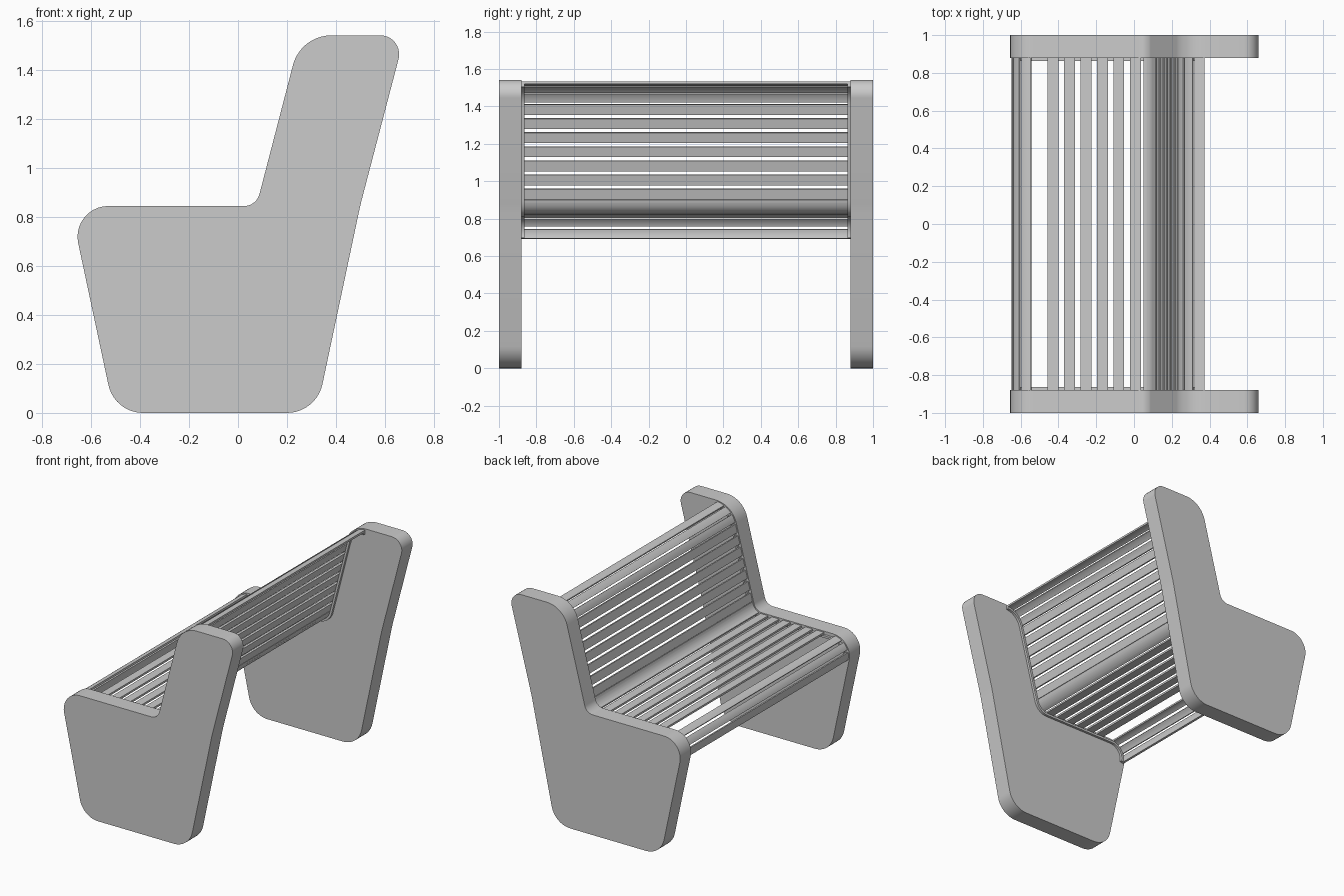
import bpy, bmesh, math
from mathutils import Vector

if "Cube" in bpy.data.objects:
    bpy.data.objects.remove(bpy.data.objects["Cube"])


def rounded(corners, closed=True, steps=10):
    """Polyline from (x, z, tangent length) corners, each replaced by an arc."""
    out, n = [], len(corners)
    for i, (x, z, t) in enumerate(corners):
        p = Vector((x, z))
        if t == 0 or (not closed and i in (0, n - 1)):
            out.append(p)
            continue
        a = (Vector(corners[i - 1][:2]) - p).normalized()
        b = (Vector(corners[(i + 1) % n][:2]) - p).normalized()
        half = a.angle(b) / 2
        c = p + (a + b).normalized() * t / math.cos(half)
        u, v = p + a * t - c, p + b * t - c
        w = math.pi - 2 * half
        for k in range(steps + 1):
            f = k / steps
            out.append(c + (u * math.sin((1 - f) * w) + v * math.sin(f * w)) / math.sin(w))
    return out


def prisms(name, profiles, y_ranges):
    """Extrude xz outlines along y into one object."""
    bm = bmesh.new()
    for prof in profiles:
        for y0, y1 in y_ranges:
            a = [bm.verts.new((p.x, y0, p.y)) for p in prof]
            b = [bm.verts.new((p.x, y1, p.y)) for p in prof]
            bm.faces.new(a)
            bm.faces.new(b[::-1])
            for i in range(len(a)):
                j = (i + 1) % len(a)
                bm.faces.new((a[j], a[i], b[i], b[j]))
    bmesh.ops.recalc_face_normals(bm, faces=bm.faces)
    me = bpy.data.meshes.new(name)
    bm.to_mesh(me)
    bm.free()
    ob = bpy.data.objects.new(name, me)
    bpy.context.collection.objects.link(ob)
    bpy.context.view_layer.objects.active = ob
    bpy.ops.object.select_all(action='DESELECT')
    ob.select_set(True)
    bpy.ops.object.shade_smooth_by_angle(angle=math.radians(30))
    return ob


# Side panels
front_top, inner, back_top = (-0.685, 0.845, 0.155), (0.075, 0.845, 0.05), (0.256, 1.542, 0.125)
panel = rounded([(-0.505, 0, 0.117), front_top, inner, back_top, (0.681, 1.542, 0.1),
                 (0.5, 0.85, 0.03), (0.32, 0, 0.12)])
prisms("left_side_panel", [panel], [(-1, -0.88)])
prisms("right_side_panel", [panel], [(0.88, 1)])

# Seating curve: front edge, seat, backrest, top edge
path = rounded([(-0.652, 0.69, 0), front_top, inner, back_top, (0.40, 1.542, 0)], closed=False, steps=16)
lengths = [0.0]
for p, q in zip(path, path[1:]):
    lengths.append(lengths[-1] + (q - p).length)


def at(s, depth):
    """Point at arc length s, sunk below the curve by depth."""
    i = 0
    while i < len(path) - 2 and (lengths[i + 1] < s or lengths[i + 1] - lengths[i] < 1e-6):
        i += 1
    d = (path[i + 1] - path[i]).normalized()
    return path[i] + d * (s - lengths[i]) + Vector((d.y, -d.x)) * depth


def strip(s0, s1, d0, d1, n):
    ss = [s0 + (s1 - s0) * k / n for k in range(n + 1)]
    return [at(s, d0) for s in ss] + [at(s, d1) for s in reversed(ss)]


def find(axis, value):
    """Arc length where the curve first passes the given x (0) or z (1)."""
    s = 0.3
    while at(s, 0)[axis] < value:
        s += 0.0005
    return s


# Slats
W = 0.057
end = find(0, 0.372)
starts = [0.0, 0.077, 0.153]                                  # front curve
starts += [find(0, -0.516) + 0.087 * k for k in range(7)]     # seat
back = find(1, 0.908)
starts += [back + 0.0778 * k for k in range(-1, 7)]           # backrest
top = starts[-1]
starts += [top + (end - W - top) * k / 3 for k in (1, 2, 3)]  # top curve
prisms("slats", [strip(s, s + W, 0.008, 0.022, 5) for s in starts], [(-0.88, 0.88)])

# Curved support rails on the inside of each panel
prisms("support_rails", [strip(0, end, 0.022, 0.037, 120)], [(-0.88, -0.863), (0.863, 0.88)])
